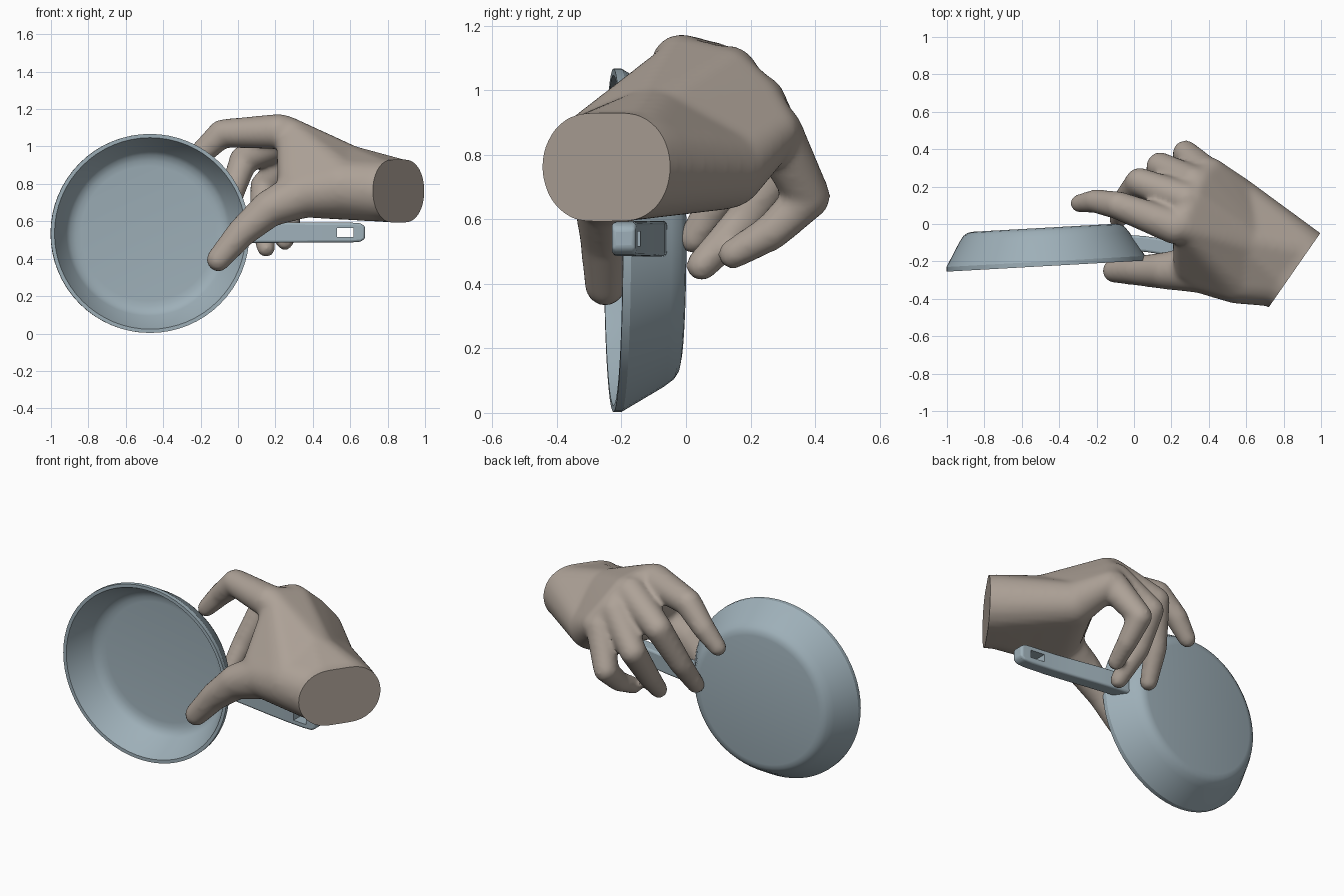
import bpy, bmesh, math
from mathutils import Vector, Matrix

if "Cube" in bpy.data.objects:
    bpy.data.objects.remove(bpy.data.objects["Cube"])


def material(name, rgb):
    m = bpy.data.materials.new(name)
    m.diffuse_color = (*rgb, 1)
    m.use_nodes = True
    m.node_tree.nodes["Principled BSDF"].inputs["Base Color"].default_value = m.diffuse_color
    return m


def add_object(name, bm, mat=None):
    bmesh.ops.recalc_face_normals(bm, faces=bm.faces[:])
    me = bpy.data.meshes.new(name)
    bm.to_mesh(me)
    bm.free()
    ob = bpy.data.objects.new(name, me)
    bpy.context.collection.objects.link(ob)
    if mat:
        me.materials.append(mat)
    return ob


def shade(ob, angle):
    bpy.ops.object.select_all(action='DESELECT')
    bpy.context.view_layer.objects.active = ob
    ob.select_set(True)
    bpy.ops.object.shade_smooth_by_angle(angle=math.radians(angle))


def hull(bm, balls):
    """Convex hull round a few spheres (x, y, z, r)."""
    part = bmesh.new()
    for x, y, z, r in balls:
        bmesh.ops.create_icosphere(part, subdivisions=3, radius=r,
                                   matrix=Matrix.Translation((x, y, z)))
    res = bmesh.ops.convex_hull(part, input=part.verts[:])
    junk = {v for v in res["geom_interior"] if isinstance(v, bmesh.types.BMVert)}
    bmesh.ops.delete(part, geom=list(junk), context='VERTS')
    tmp = bpy.data.meshes.new("tmp")
    part.to_mesh(tmp)
    part.free()
    bm.from_mesh(tmp)
    bpy.data.meshes.remove(tmp)


steel = material("pan_blue_grey", (0.34, 0.43, 0.48))
skin = material("hand_brown", (0.42, 0.36, 0.31))

# pan body: lathed profile, opening towards the front
profile = [(0, .205), (.385, .205), (.41, .2), (.432, .186), (.455, .155),
           (.532, .025), (.532, 0), (.512, 0), (.44, .145), (.42, .165),
           (.39, .177), (.36, .18), (0, .18)]
bm = bmesh.new()
vs = [bm.verts.new((r, 0, d)) for r, d in profile]
es = [bm.edges.new(p) for p in zip(vs, vs[1:])]
bmesh.ops.spin(bm, geom=vs + es, cent=(0, 0, 0), axis=(0, 0, 1),
               angle=math.tau, steps=64, use_duplicate=False)
bmesh.ops.remove_doubles(bm, verts=bm.verts[:], dist=1e-4)
turn = Matrix.Rotation(math.radians(3.2), 4, 'Z') @ Matrix.Rotation(-math.pi / 2, 4, 'X')
bm.transform(Matrix.Translation((-.47, -.225, .535)) @ turn)
shade(add_object("pan_body", bm, steel), 25)

# handle: lofted bar (x, y centre, half thickness, half width)
stations = [(-.04, -.10, .042, .055), (.06, -.107, .042, .055), (.18, -.125, .042, .055),
            (.32, -.15, .041, .054), (.46, -.173, .04, .053), (.6, -.188, .039, .053),
            (.655, -.192, .038, .05), (.68, -.193, .036, .032)]
bm = bmesh.new()
rings = [[bm.verts.new((x, y + a * t, .54 + b * w))
          for a, b in ((-1, -1), (1, -1), (1, 1), (-1, 1))] for x, y, t, w in stations]
for r0, r1 in zip(rings, rings[1:]):
    for i in range(4):
        j = (i + 1) % 4
        bm.faces.new((r0[i], r0[j], r1[j], r1[i]))
bm.faces.new(rings[0])
bm.faces.new(rings[-1])
handle = add_object("pan_handle", bm, steel)
bev = handle.modifiers.new("round", 'BEVEL')
bev.width, bev.segments = .012, 3

# hanging hole through the handle end
bm = bmesh.new()
bmesh.ops.create_cube(bm, size=1, matrix=Matrix.Translation((.573, -.19, .54)) @
                      Matrix.Diagonal((.088, .3, .046, 1)))
cutter = add_object("hole_cutter", bm)
cutter.hide_render = True
cutter.hide_set(True)
cut = handle.modifiers.new("hole", 'BOOLEAN')
cut.object, cut.solver = cutter, 'EXACT'
shade(handle, 30)

# hand: fingers as chains of tapered capsules, knuckle to tip
index = [(.22, -.015, 1.08, .095), (-.085, .10, 1.07, .076), (-.205, .122, .955, .064), (-.292, .11, .855, .05)]
middle = [(.28, .13, 1.045, .095), (.03, .225, .93, .077), (-.05, .125, .70, .064), (-.085, .025, .54, .05)]
ring = [(.32, .22, .96, .092), (.14, .31, .79, .075), (.125, .185, .60, .063), (.15, .048, .457, .05)]
pinky = [(.38, .275, .87, .088), (.275, .38, .67, .069), (.27, .265, .56, .058), (.25, .145, .492, .048)]
thumb = [(.36, -.24, .75, .13), (.17, -.25, .67, .1), (.02, -.25, .54, .08), (-.105, -.25, .395, .065)]
bm = bmesh.new()
for finger in (index, middle, ring, pinky, thumb):
    for a, b in zip(finger, finger[1:]):
        hull(bm, (a, b))

# palm, thumb base, web and wrist
wrist = [(.99, -.25, .755, .168), (.91, -.365, .755, .168),
         (.86, -.155, .765, .168), (.765, -.275, .765, .168)]
heel = (.55, .12, .76, .13)
back = (.58, -.10, .86, .15)
base = (.56, -.268, .78, .16)
knuckles = [(x + .03, y, z, r - .008) for x, y, z, r in
            (f[0] for f in (index, middle, ring, pinky))]
hull(bm, knuckles + [heel, back])
hull(bm, [heel, back, base] + wrist[2:])
hull(bm, wrist)
hull(bm, [thumb[0], base, heel] + wrist[2:])
hull(bm, [thumb[0], base, back, (.29, -.03, 1.06, .085), (.31, -.22, .8, .1)])
raw = add_object("hand_raw", bm)
rem = raw.modifiers.new("merge", 'REMESH')
rem.mode, rem.voxel_size = 'VOXEL', .014
sm = raw.modifiers.new("soften", 'SMOOTH')
sm.factor, sm.iterations = .5, 12

# bake the merged skin, then slice the wrist flat
dg = bpy.context.evaluated_depsgraph_get()
baked = bpy.data.meshes.new_from_object(raw.evaluated_get(dg))
bm = bmesh.new()
bm.from_mesh(baked)
bpy.data.objects.remove(raw)
res = bmesh.ops.bisect_plane(bm, geom=bm.verts[:] + bm.edges[:] + bm.faces[:],
                             plane_co=(.863, -.24, .76),
                             plane_no=Vector((.82, -.57, 0)).normalized(),
                             clear_outer=True)
rim = [e for e in res["geom_cut"] if isinstance(e, bmesh.types.BMEdge)]
bmesh.ops.holes_fill(bm, edges=rim, sides=0)
shade(add_object("hand", bm, skin), 40)
